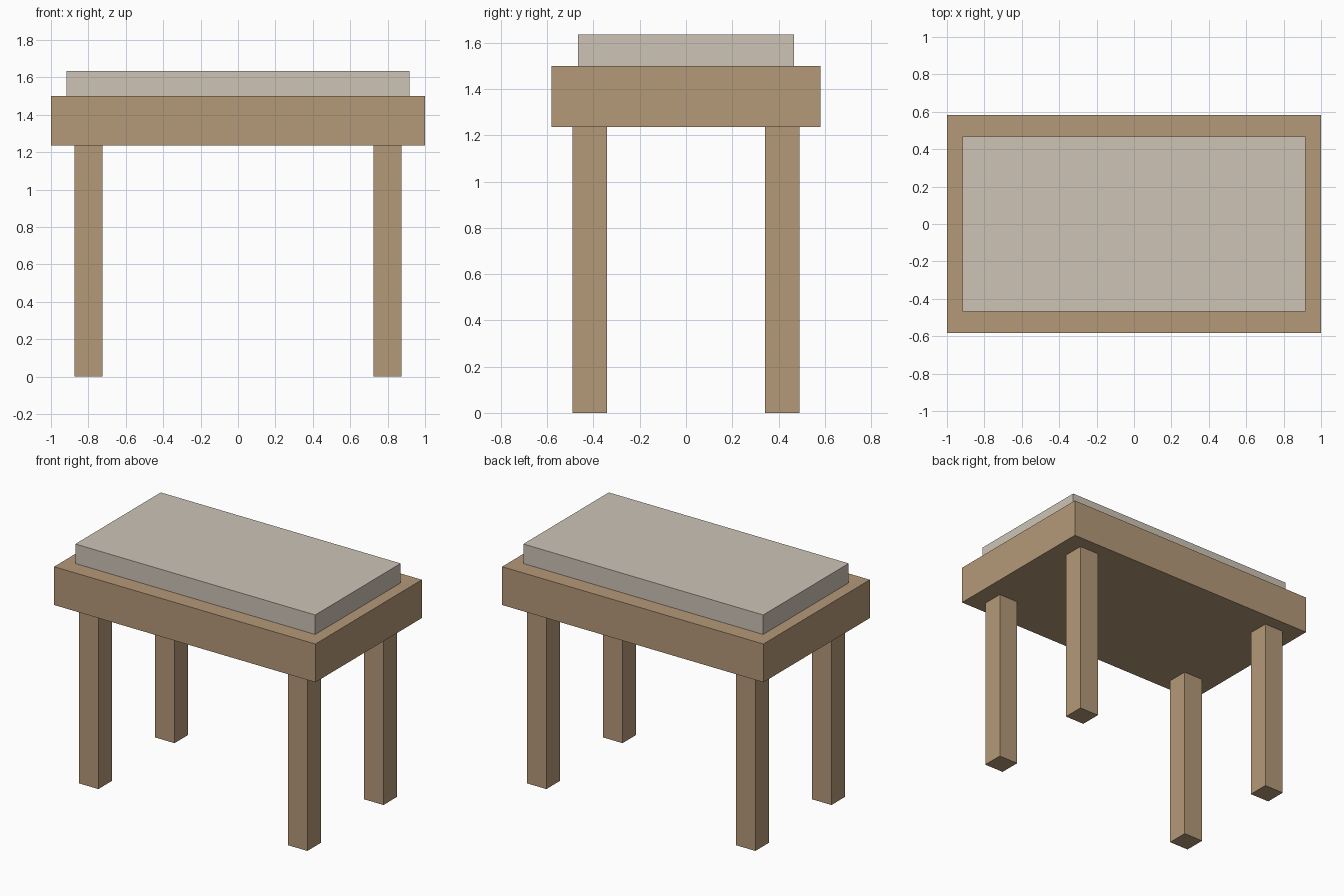
import bpy

if "Cube" in bpy.data.objects:
    bpy.data.objects.remove(bpy.data.objects["Cube"])


def material(name, rgb):
    mat = bpy.data.materials.new(name)
    mat.diffuse_color = (*rgb, 1.0)
    mat.use_nodes = True
    mat.node_tree.nodes["Principled BSDF"].inputs["Base Color"].default_value = mat.diffuse_color
    return mat


def box(name, low, high, mat):
    """Axis-aligned block between two corners."""
    centre = [(a + b) / 2 for a, b in zip(low, high)]
    size = [b - a for a, b in zip(low, high)]
    bpy.ops.mesh.primitive_cube_add(size=1, location=centre)
    obj = bpy.context.object
    obj.name = name
    obj.scale = size
    bpy.ops.object.transform_apply(location=False, rotation=False, scale=True)
    obj.data.materials.append(mat)
    return obj


wood = material("wood", (0.46, 0.32, 0.19))
fabric = material("fabric", (0.61, 0.55, 0.47))

# Thick wooden seat frame
box("seat_frame", (-1.0, -0.582, 1.235), (1.0, 0.582, 1.5), wood)

# Inset cushion resting on the frame
box("cushion", (-0.918, -0.467, 1.5), (0.918, 0.467, 1.635), fabric)

# Four square legs, set in from the corners
LEG_X, LEG_Y, HALF = 0.80, 0.416, 0.075
for side, sx in (("left", -1), ("right", 1)):
    for end, sy in (("front", -1), ("back", 1)):
        x, y = sx * LEG_X, sy * LEG_Y
        box(f"{end}_{side}_leg", (x - HALF, y - HALF, 0),
            (x + HALF, y + HALF, 1.235), wood)
